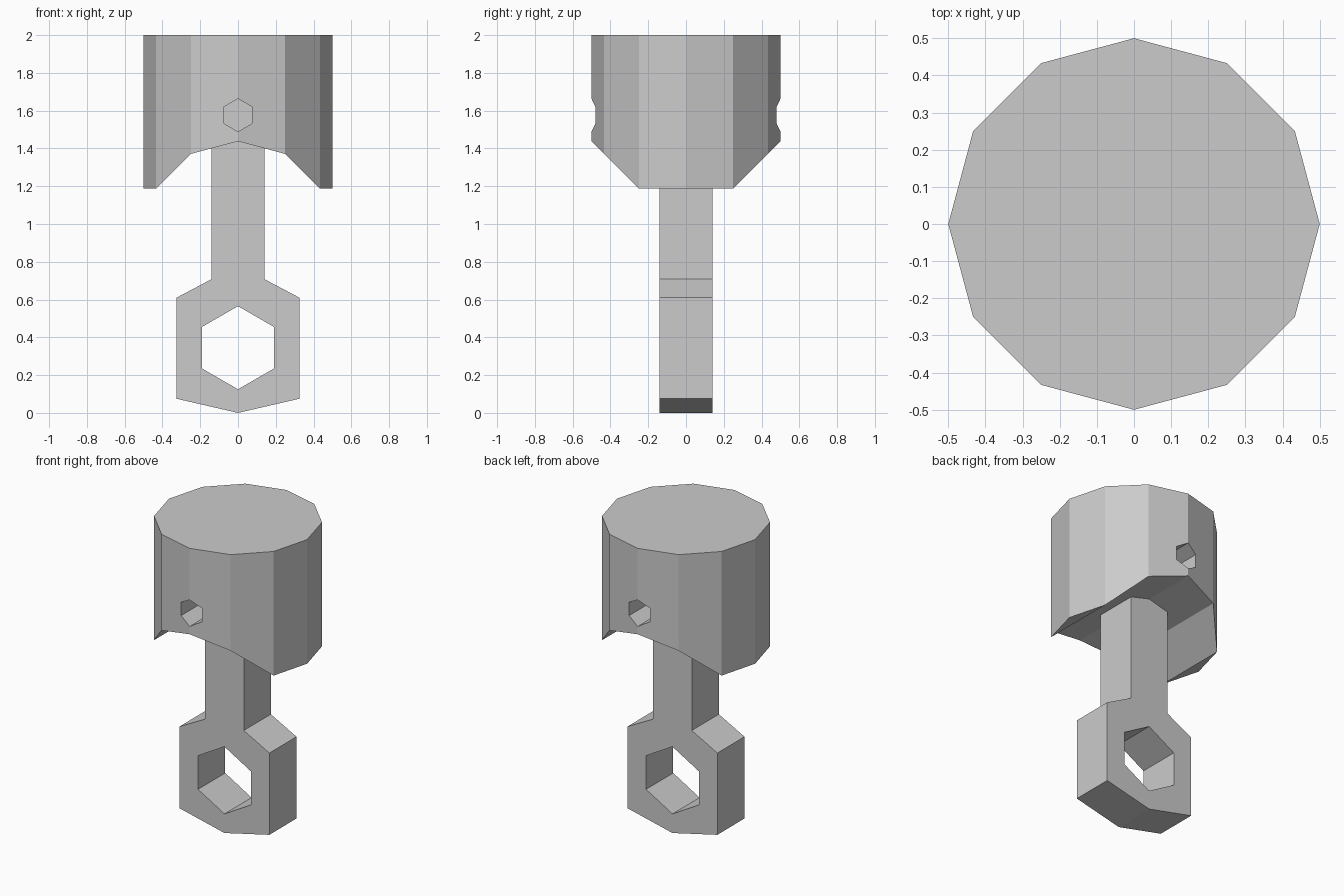
import bpy, bmesh
from math import sin, cos, pi

if "Cube" in bpy.data.objects:
    bpy.data.objects.remove(bpy.data.objects["Cube"])


def ring(n, r, cz=0.0):
    """Regular polygon with a corner pointing up, centred at height cz."""
    return [(r * sin(2 * pi * i / n), cz + r * cos(2 * pi * i / n)) for i in range(n)]


def prism(name, profile, lo, hi, axis="Y"):
    """Extrude a 2D profile along Y (profile in x, z) or Z (profile in x, y)."""
    bm = bmesh.new()
    verts = [bm.verts.new((a, lo, b) if axis == "Y" else (a, b, lo)) for a, b in profile]
    face = bm.faces.new(verts)
    out = bmesh.ops.extrude_face_region(bm, geom=[face])["geom"]
    shift = (0, hi - lo, 0) if axis == "Y" else (0, 0, hi - lo)
    bmesh.ops.translate(bm, vec=shift, verts=[g for g in out if isinstance(g, bmesh.types.BMVert)])
    bmesh.ops.recalc_face_normals(bm, faces=bm.faces)
    mesh = bpy.data.meshes.new(name)
    bm.to_mesh(mesh)
    bm.free()
    obj = bpy.data.objects.new(name, mesh)
    bpy.context.collection.objects.link(obj)
    return obj


def cut(target, cutter):
    """Subtract the cutter for good, then discard it."""
    mod = target.modifiers.new("cut", "BOOLEAN")
    mod.operation, mod.solver, mod.object = "DIFFERENCE", "EXACT", cutter
    bpy.context.view_layer.objects.active = target
    bpy.ops.object.modifier_apply(modifier=mod.name)
    bpy.data.objects.remove(cutter)


def mirrored(half):
    """Close a right-hand half profile whose ends may lie on x = 0."""
    return half + [(-x, z) for x, z in reversed(half) if x > 0]


# Piston head: twelve-sided, with an arched skirt and a wrist pin hole
head = prism("piston_head", ring(12, 0.5), 1.188, 2.0, "Z")
cut(head, prism("skirt_arch", mirrored([(0, 1.438), (0.25, 1.371), (0.533, 1.088)]), -0.8, 0.8))
cut(head, prism("pin_hole", ring(6, 0.087, 1.576), -0.8, 0.8))

# Connecting rod: shank reaching into the head, flared big end with hexagonal bore
rod = prism("connecting_rod", mirrored([
    (0, 0), (0.325, 0.075), (0.325, 0.61), (0.14, 0.708), (0.14, 1.68)]), -0.14, 0.14)
cut(rod, prism("crank_bore", ring(6, 0.22, 0.345), -0.5, 0.5))
